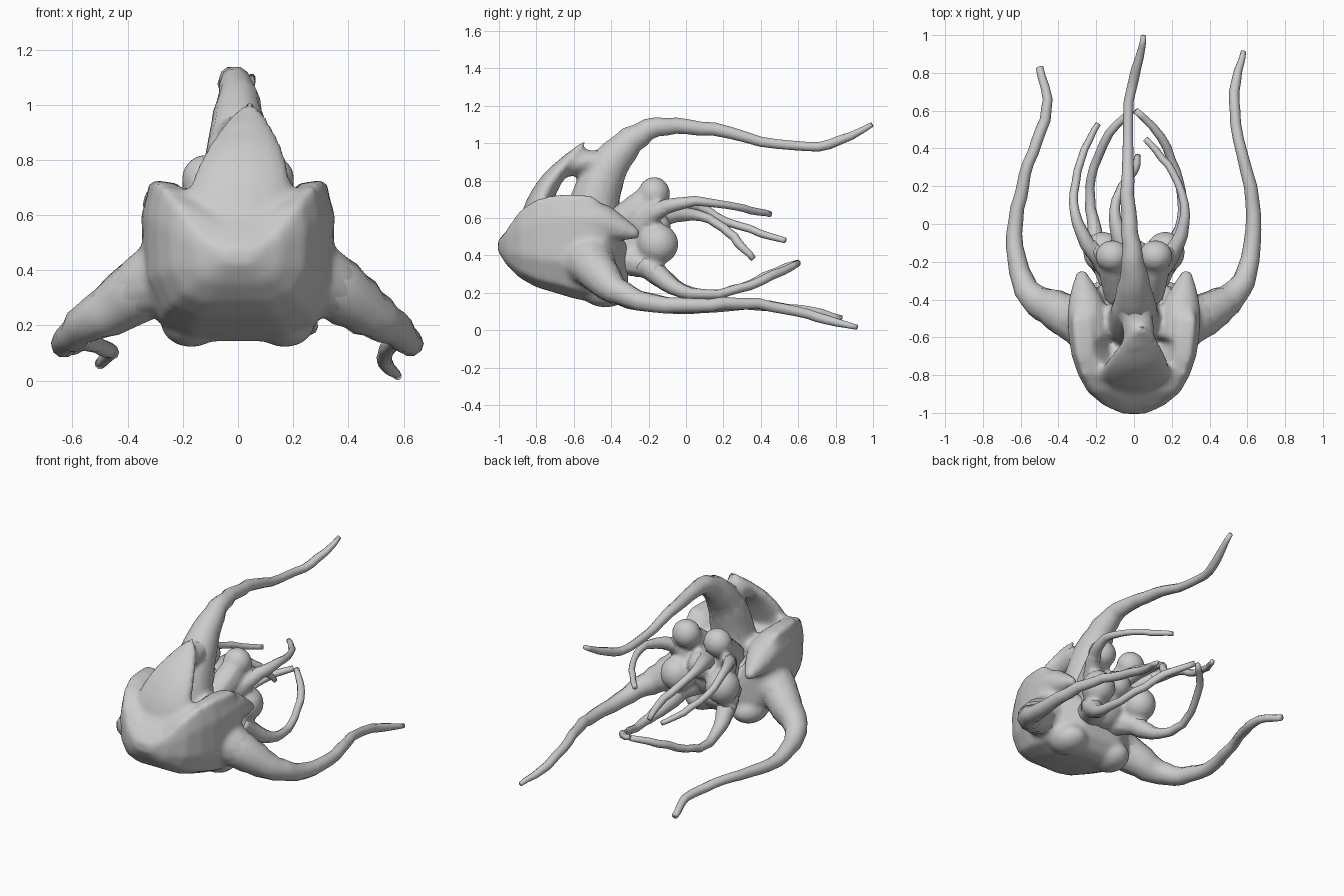
import bpy, bmesh, math, random
from mathutils import Vector, Matrix

random.seed(4)


def skin(bm, rings):
    """Bridge rings of points and close both ends."""
    vs = [[bm.verts.new(p) for p in r] for r in rings]
    n = len(vs[0])
    for a, b in zip(vs, vs[1:]):
        for i in range(n):
            j = (i + 1) % n
            bm.faces.new((a[i], a[j], b[j], b[i]))
    bm.faces.new(vs[0][::-1])
    bm.faces.new(vs[-1])


def tube(bm, pts, steps=3, sides=8, flat=1.0, wobble=0.0):
    """Smooth tapering tube through (x, y, z, r); flat squeezes it across x."""
    p = [Vector(q) for q in pts]
    path = []
    for i in range(len(p) - 1):
        a, b = p[max(i - 1, 0)], p[i]
        c, d = p[i + 1], p[min(i + 2, len(p) - 1)]
        for s in range(steps):
            t = s / steps
            path.append(0.5 * (2 * b + (c - a) * t + (2 * a - 5 * b + 4 * c - d) * t * t
                               + (3 * b - a - 3 * c + d) * t ** 3))
    path.append(p[-1])
    rings = []
    for i, q in enumerate(path):
        tan = (path[min(i + 1, len(path) - 1)] - path[max(i - 1, 0)]).to_3d().normalized()
        side = (Vector((1, 0, 0)) - tan * tan.x).normalized()
        up = tan.cross(side)
        w = wobble if 2 < i < len(path) - 1 else 0
        c = q.to_3d() + side * random.uniform(-w, w) + up * random.uniform(-w, w)
        r = max(q[3], 0.006)
        rings.append([c + side * r * math.cos(k * math.tau / sides)
                      + up * r * flat * math.sin(k * math.tau / sides) for k in range(sides)])
    skin(bm, rings)


def blob(bm, c, s):
    bmesh.ops.create_icosphere(bm, subdivisions=3, radius=1,
                               matrix=Matrix.Translation(c) @ Matrix.Diagonal((*s, 1)))


def finish(name, bm, voxel=None, smooth=6):
    bmesh.ops.recalc_face_normals(bm, faces=bm.faces)
    me = bpy.data.meshes.new(name)
    bm.to_mesh(me)
    bm.free()
    ob = bpy.data.objects.new(name, me)
    bpy.context.collection.objects.link(ob)
    for f in me.polygons:
        f.use_smooth = True
    if voxel:
        m = ob.modifiers.new("blend", 'REMESH')
        m.mode, m.voxel_size, m.use_smooth_shade = 'VOXEL', voxel, True
        s = ob.modifiers.new("soften", 'SMOOTH')
        s.factor, s.iterations = 0.5, smooth
    return ob


# Head shell: saddle-topped cross-sections along y
bm = bmesh.new()
rings = []
for y, w, zb, zt, zc in [(-1.005, .06, .42, .48, .48), (-.96, .16, .35, .54, .53),
                         (-.89, .245, .28, .64, .60), (-.80, .295, .23, .70, .66),
                         (-.70, .33, .20, .725, .58), (-.60, .345, .17, .73, .50),
                         (-.50, .35, .15, .72, .48), (-.43, .335, .14, .66, .47),
                         (-.37, .26, .16, .54, .46), (-.31, .15, .23, .46, .45)]:
    h = zt - zb
    half = [(.48 * w, zb), (.80 * w, zb + .09 * h), (.98 * w, zb + .33 * h),
            (w, zb + .75 * h), (.92 * w, zt), (.64 * w, zt - .015), (.38 * w, zc)]
    rings.append([(0, y, zb)] + [(x, y, z) for x, z in half] + [(0, y, zc)]
                 + [(-x, y, z) for x, z in reversed(half)])
skin(bm, rings)
for s in (1, -1):
    # Side flaps pointing back, lower cheek lobes, flared arm sockets
    tube(bm, [(s * .235, -.62, .60, .11), (s * .25, -.47, .585, .105),
              (s * .265, -.36, .545, .075), (s * .28, -.25, .51, .025)], sides=12, flat=.95)
    blob(bm, (s * .17, -.43, .21), (.11, .13, .09))
    tube(bm, [(s * .22, -.53, .38, .16), (s * .32, -.50, .35, .13),
              (s * .40, -.465, .30, .10), (s * .46, -.42, .26, .07)], sides=12)
# Pointed hood rising from the brow and joining the top arm
tube(bm, [(0, -.83, .54, .20), (.01, -.79, .67, .19), (.025, -.72, .80, .155),
          (.035, -.63, .905, .10), (.045, -.54, 1.01, .02)], sides=14, flat=.36)
tube(bm, [(.03, -.64, .88, .085), (.02, -.54, .90, .085), (0, -.40, .89, .09)], sides=12, flat=.75)
tube(bm, [(0, -.52, .45, .17), (0, -.49, .68, .135), (0, -.43, .85, .115),
          (0, -.36, .95, .08)], sides=12)
finish("head_shell", bm, .017, 6)

# Three long trailing arms
arms = {
    "top_arm": [(0, -.52, .50, .14), (0, -.49, .68, .13), (0, -.43, .85, .115),
                (0, -.33, .98, .088), (-.01, -.2, 1.07, .06), (-.02, -.05, 1.09, .045),
                (-.035, .15, 1.07, .037), (-.035, .4, 1.01, .028), (-.03, .65, .98, .026),
                (.015, .82, 1.01, .026), (.05, .995, 1.1, .014)],
    "right_arm": [(.2, -.53, .38, .12), (.33, -.5, .345, .12), (.44, -.44, .27, .10),
                  (.53, -.37, .21, .075), (.60, -.25, .16, .055), (.635, -.03, .13, .042),
                  (.615, .2, .14, .035), (.57, .38, .14, .03), (.53, .6, .10, .028),
                  (.54, .75, .06, .026), (.58, .915, .015, .014)],
    "left_arm": [(-.2, -.53, .38, .12), (-.33, -.5, .345, .12), (-.44, -.44, .27, .10),
                 (-.54, -.38, .21, .075), (-.61, -.25, .16, .055), (-.635, -.05, .13, .042),
                 (-.60, .15, .13, .035), (-.56, .32, .14, .03), (-.49, .5, .12, .03),
                 (-.46, .66, .10, .026), (-.50, .83, .06, .02)],
}
for name, pts in arms.items():
    bm = bmesh.new()
    tube(bm, pts, sides=10, wobble=.005)
    finish(name, bm)

# Cluster of bulbs behind the shell
bm = bmesh.new()
blob(bm, (0, -.30, .47), (.16, .13, .17))
blob(bm, (0, -.17, .55), (.09, .09, .09))
for s in (1, -1):
    tube(bm, [(s * .07, -.38, .55, .09), (s * .1, -.27, .64, .085), (s * .115, -.18, .72, .075)])
    blob(bm, (s * .115, -.17, .73), (.09, .085, .09))
    blob(bm, (s * .165, -.15, .46), (.105, .11, .11))
    tube(bm, [(s * .12, -.24, .56, .08), (s * .2, -.16, .63, .05), (s * .24, -.09, .66, .035)])
    tube(bm, [(s * .08, -.34, .38, .09), (s * .15, -.22, .35, .075), (s * .2, -.15, .30, .055)])
finish("bulb_cluster", bm, .015, 5)

# Five thin feelers
feelers = [
    [(.15, -.22, .60, .05), (.23, -.1, .66, .04), (.27, .05, .69, .026), (.23, .22, .67, .02),
     (.15, .35, .64, .02), (.06, .45, .62, .016)],
    [(-.15, -.22, .60, .05), (-.25, -.1, .66, .04), (-.315, .06, .66, .026),
     (-.31, .22, .58, .022), (-.26, .4, .52, .02), (-.19, .53, .48, .015)],
    [(-.02, -.2, .58, .06), (-.08, -.06, .62, .045), (-.1, .08, .61, .027),
     (-.06, .2, .55, .024), (0, .28, .47, .024), (.02, .36, .38, .016)],
    [(.16, -.22, .36, .07), (.20, -.13, .28, .055), (.255, -.02, .21, .036), (.26, .12, .19, .026),
     (.22, .28, .22, .024), (.14, .46, .29, .024), (.01, .6, .36, .018)],
    [(-.16, -.22, .36, .07), (-.19, -.13, .28, .055), (-.21, -.02, .21, .036),
     (-.235, .14, .19, .026), (-.21, .3, .23, .024), (-.13, .48, .31, .024),
     (-.01, .6, .36, .018)],
]
for i, pts in enumerate(feelers):
    bm = bmesh.new()
    tube(bm, pts, wobble=.004)
    finish(f"feeler_{i + 1}", bm)
